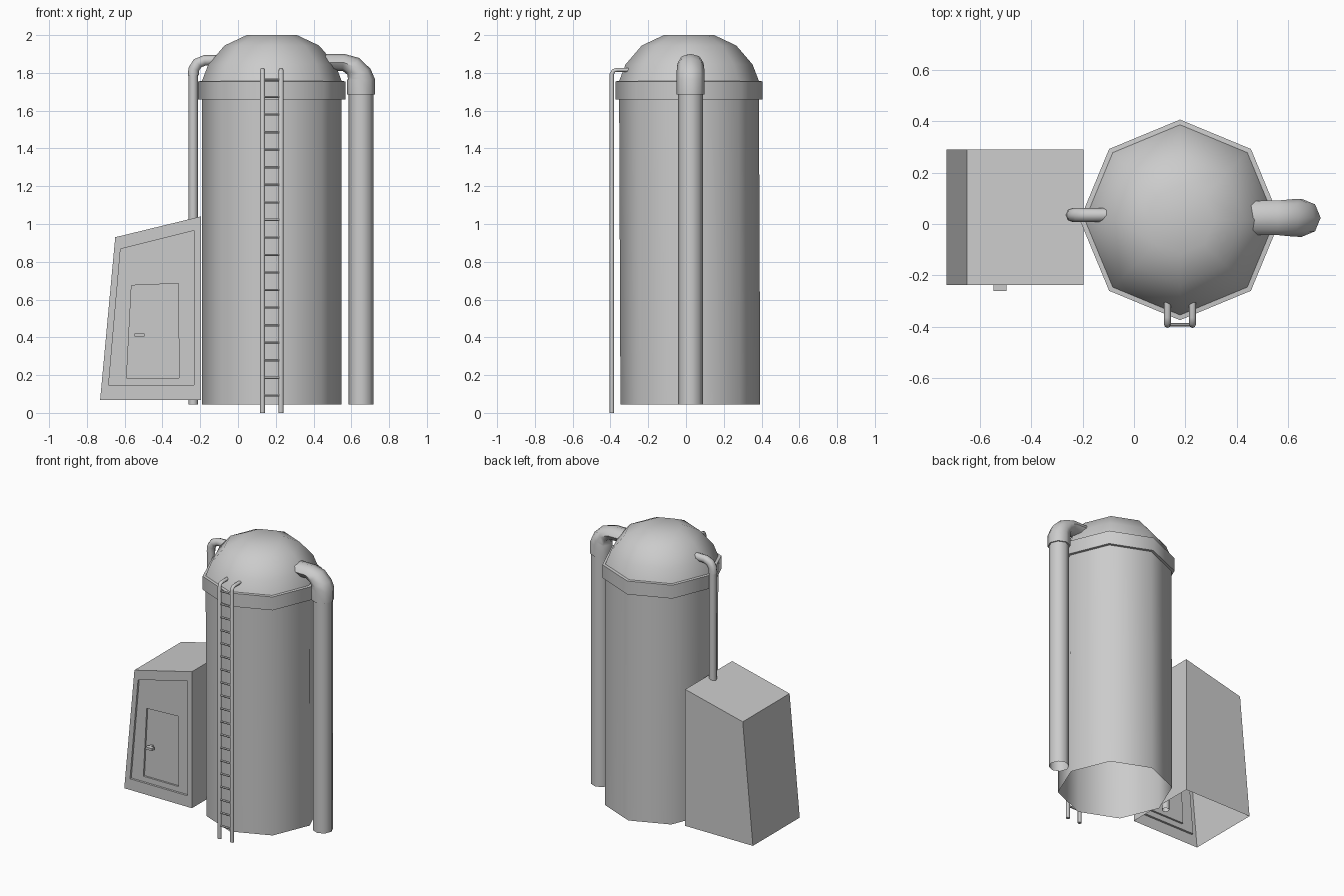
import bpy, bmesh
from math import sin, cos, pi, radians
from mathutils import Vector

if "Cube" in bpy.data.objects:
    bpy.data.objects.remove(bpy.data.objects["Cube"])

Z = Vector((0, 0, 1))


def loft(name, rings, start=False, end=False, smooth=None, open_below=None):
    """Bridge equal-length rings of points, with optional end caps."""
    bm = bmesh.new()
    loops = [[bm.verts.new(p) for p in r] for r in rings]
    for a, b in zip(loops, loops[1:]):
        for i in range(len(a)):
            j = (i + 1) % len(a)
            bm.faces.new((a[i], a[j], b[j], b[i]))
    if start:
        bm.faces.new(loops[0][::-1])
    if end:
        bm.faces.new(loops[-1])
    bmesh.ops.recalc_face_normals(bm, faces=bm.faces[:])
    if open_below is not None:
        low = [f for f in bm.faces if all(v.co.z < open_below for v in f.verts)]
        bmesh.ops.delete(bm, geom=low, context='FACES_ONLY')
    me = bpy.data.meshes.new(name)
    bm.to_mesh(me)
    bm.free()
    ob = bpy.data.objects.new(name, me)
    bpy.context.collection.objects.link(ob)
    if smooth:
        bpy.ops.object.select_all(action='DESELECT')
        ob.select_set(True)
        bpy.context.view_layer.objects.active = ob
        bpy.ops.object.shade_smooth_by_angle(angle=radians(smooth))
    return ob


def tube(name, origin, heading, path, sides=8, caps=(False, True)):
    """Sweep along (run, height, lean in degrees, in-plane radius, side radius)."""
    h = Vector(heading)
    side = h.cross(Z)
    rings = []
    for u, w, lean, rn, rs in path:
        a = radians(lean)
        normal = h * cos(a) - Z * sin(a)
        c = Vector(origin) + h * u + Z * w
        rings.append([c + normal * rn * cos(2 * pi * i / sides)
                      + side * rs * sin(2 * pi * i / sides) for i in range(sides)])
    return loft(name, rings, *caps, smooth=60)


def octagon(r, z, y):
    return [(0.179 + r * cos(i * pi / 4), y + r * sin(i * pi / 4), z) for i in range(8)]


# Tank shell, leaning very slightly to the front, open underneath
loft("tank_body", [octagon(0.37, 0.045, 0.023), octagon(0.37, 1.68, 0.016)], smooth=60)

# Rim band and dome
dome = [(0.365, 1.66), (0.39, 1.66), (0.39, 1.755), (0.37, 1.757),
        (0.336, 1.845), (0.25, 1.945), (0.133, 2.0)]
loft("tank_dome", [octagon(r, z, 0.016) for r, z in dome], end=True, smooth=60)

# Large outlet pipe with a thicker elbow
tube("large_pipe", (0.652, 0.024, 0), (-1, 0, 0), [
    (0, 0.045, 0, 0.066, 0.066), (0, 1.685, 0, 0.066, 0.066),
    (0, 1.685, 0, 0.074, 0.074), (0, 1.765, 0, 0.074, 0.074),
    (0.01, 1.793, 25, 0.066, 0.074), (0.042, 1.835, 55, 0.054, 0.072),
    (0.095, 1.856, 85, 0.045, 0.067), (0.21, 1.856, 90, 0.045, 0.066)])

# Thin pipe dropping into the cabinet
tube("thin_pipe", (-0.237, 0.035, 0), (1, 0, 0), [
    (0, 0.045, 0, 0.025, 0.025), (0, 1.785, 0, 0.025, 0.025),
    (0, 1.785, 0, 0.029, 0.028), (0.003, 1.82, 15, 0.029, 0.028),
    (0.023, 1.851, 45, 0.029, 0.028), (0.06, 1.866, 80, 0.028, 0.027),
    (0.14, 1.866, 90, 0.028, 0.027)])

# Ladder rails
for label, x in (("left", 0.13), ("right", 0.2275)):
    tube(f"ladder_rail_{label}", (x, -0.392, 0), (0, 1, 0), [
        (0, 0, 0, 0.012, 0.013), (0, 1.795, 0, 0.012, 0.013),
        (0.008, 1.811, 45, 0.011, 0.013), (0.028, 1.816, 90, 0.011, 0.013),
        (0.105, 1.816, 90, 0.011, 0.013)], caps=(True, True))

# Ladder rungs
for i in range(19):
    bpy.ops.mesh.primitive_cylinder_add(
        vertices=6, radius=0.007, depth=0.0975, rotation=(0, pi / 2, 0),
        location=(0.179, -0.392, 0.093 + i * 0.0929))
    bpy.context.object.name = f"ladder_rung_{i + 1}"

# Slanted cabinet with stepped front panel and door, open underneath
shell = [(-0.73, 0.068), (-0.197, 0.068), (-0.197, 1.04), (-0.65, 0.93)]
panel = [(-0.685, 0.147), (-0.232, 0.147), (-0.232, 0.965), (-0.622, 0.868)]
door = [(-0.59, 0.185), (-0.312, 0.185), (-0.316, 0.685), (-0.564, 0.675)]
steps = [(shell, 0.29), (shell, -0.237), (panel, -0.237), (panel, -0.222),
         (door, -0.222), (door, -0.209)]
loft("cabinet", [[(x, y, z) for x, z in outline] for outline, y in steps],
     start=True, end=True, open_below=0.08)

# Door handle
bpy.ops.mesh.primitive_cube_add(size=1, location=(-0.521, -0.247, 0.412))
bpy.context.object.name = "door_handle"
bpy.context.object.scale = (0.052, 0.028, 0.017)
bpy.ops.mesh.primitive_cube_add(size=1, location=(-0.53, -0.222, 0.412))
bpy.context.object.name = "door_handle_stem"
bpy.context.object.scale = (0.018, 0.03, 0.014)
